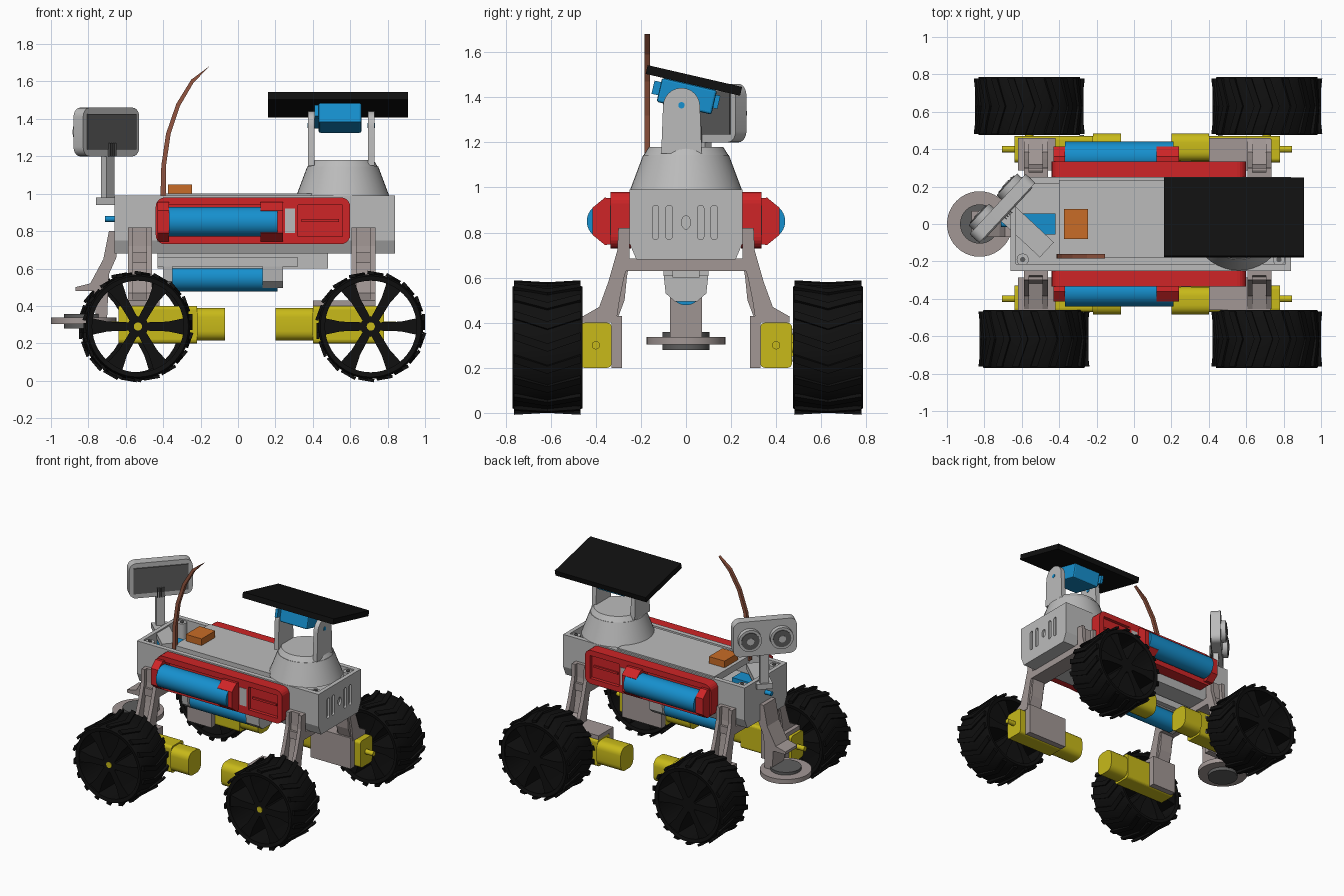
import bpy, bmesh
from math import pi, sin, cos, radians
from mathutils import Matrix, Vector

cube = bpy.data.objects.get("Cube")
if cube:
    bpy.data.objects.remove(cube, do_unlink=True)


def material(name, *rgb):
    m = bpy.data.materials.new(name)
    m.use_nodes = True
    m.diffuse_color = (*rgb, 1)
    m.node_tree.nodes["Principled BSDF"].inputs["Base Color"].default_value = (*rgb, 1)
    return m


LIGHT = material("light grey", 0.5, 0.5, 0.5)
WARM = material("warm grey", 0.36, 0.31, 0.3)
DARK = material("dark grey", 0.11, 0.11, 0.11)
BLACK = material("black", 0.005, 0.005, 0.005)
RED = material("red", 0.62, 0.018, 0.02)
BLUE = material("blue", 0.008, 0.28, 0.62)
YELLOW = material("yellow", 0.58, 0.49, 0.01)
ORANGE = material("orange", 0.58, 0.15, 0.02)
BROWN = material("brown", 0.29, 0.09, 0.05)


def finish(name, bm, mat, matrix=None, smooth=False):
    bmesh.ops.recalc_face_normals(bm, faces=bm.faces)
    if matrix:
        bm.transform(matrix)
    me = bpy.data.meshes.new(name)
    bm.to_mesh(me)
    bm.free()
    ob = bpy.data.objects.new(name, me)
    bpy.context.collection.objects.link(ob)
    me.materials.append(mat)
    if smooth:
        bpy.ops.object.select_all(action="DESELECT")
        ob.select_set(True)
        bpy.context.view_layer.objects.active = ob
        bpy.ops.object.shade_smooth_by_angle(angle=radians(35))
    return ob


def add_prism(bm, pts, axis, a, b):
    place = {"x": lambda p, t: (t, *p), "y": lambda p, t: (p[0], t, p[1]), "z": lambda p, t: (*p, t)}[axis]
    rings = [[bm.verts.new(place(p, t)) for p in pts] for t in (a, b)]
    for ring in rings:
        bm.faces.new(ring)
    for i in range(len(pts)):
        j = (i + 1) % len(pts)
        bm.faces.new((rings[0][i], rings[0][j], rings[1][j], rings[1][i]))


def prism(name, pts, axis, a, b, mat, matrix=None, smooth=False):
    bm = bmesh.new()
    add_prism(bm, pts, axis, a, b)
    return finish(name, bm, mat, matrix, smooth)


def rrect(u0, u1, v0, v1, r, n=5):
    out = []
    for k, (u, v) in enumerate(((u1 - r, v1 - r), (u0 + r, v1 - r), (u0 + r, v0 + r), (u1 - r, v0 + r))):
        for i in range(n + 1):
            t = (k + i / n) * pi / 2
            out.append((u + r * cos(t), v + r * sin(t)))
    return out


def box(name, x0, x1, y0, y1, z0, z1, mat, matrix=None, bevel=0):
    bm = bmesh.new()
    add_prism(bm, [(x0, y0), (x1, y0), (x1, y1), (x0, y1)], "z", z0, z1)
    if bevel:
        bmesh.ops.bevel(bm, geom=bm.edges[:], offset=bevel, segments=2, affect="EDGES", profile=0.5)
    return finish(name, bm, mat, matrix)


def cylinder(name, centre, r, depth, axis, mat, matrix=None, r2=None):
    bm = bmesh.new()
    bmesh.ops.create_cone(bm, cap_ends=True, segments=40, radius1=r, radius2=r if r2 is None else r2, depth=depth)
    turn = {"x": Matrix.Rotation(pi / 2, 4, "Y"), "y": Matrix.Rotation(-pi / 2, 4, "X"), "z": Matrix()}[axis]
    bm.transform(Matrix.Translation(centre) @ turn)
    return finish(name, bm, mat, matrix, True)


def cut(ob, cutters):
    for c in cutters:
        c.hide_render = True
        mod = ob.modifiers.new("cut", "BOOLEAN")
        mod.operation, mod.solver, mod.object = "DIFFERENCE", "EXACT", c
    me = bpy.data.meshes.new_from_object(ob.evaluated_get(bpy.context.evaluated_depsgraph_get()))
    ob.modifiers.clear()
    ob.data = me
    for c in cutters:
        bpy.data.objects.remove(c, do_unlink=True)


# Open body tub with vent slots in its end wall
body = prism("body", [(-.22, .68), (.22, .68), (.25, .75), (.25, .99), (-.25, .99), (-.25, .75)], "x", -.66, .84, LIGHT)
cutters = [box("cavity", -.63, .81, -.215, .215, .84, 1.1, LIGHT)]
for y in (-.135, -.075, .065, .125):
    cutters.append(prism("slot", rrect(y - .014, y + .014, .77, .92, .012), "x", .825, .9, LIGHT))
cutters.append(prism("oval", [(.02 * cos(t * pi / 10), .845 + .03 * sin(t * pi / 10)) for t in range(20)], "x", .825, .9, LIGHT))
cut(body, cutters)
box("body_lid", -.4, .4, -.18, .235, .95, 1.0, LIGHT)
for x in (-.595, .775):
    for y in (-.19, .19):
        cylinder("screw_post", (x, y, .91), .032, .14, "z", LIGHT)
        cylinder("screw_hole", (x, y, .982), .014, .006, "z", DARK)
box("control_block", -.375, -.245, -.08, .08, .99, 1.05, ORANGE)

# Under-body battery tray
box("lower_tray", -.43, .32, -.1, .1, .61, .66, LIGHT)
box("lower_tray_spine", -.43, .48, -.06, .06, .6, .69, LIGHT)
cylinder("lower_battery", (-.07, 0, .55), .072, .56, "x", BLUE)
prism("lower_end_cap", [(-.1, .62), (.1, .62), (.09, .53), (.05, .495), (-.05, .495), (-.09, .53)], "x", .13, .24, LIGHT)
prism("lower_end_cap", [(-.1, .62), (.1, .62), (.09, .53), (.05, .495), (-.05, .495), (-.09, .53)], "x", -.4, -.35, LIGHT)

# Side battery holders
for s in (-1, 1):
    def side(name, x0, x1, y0, y1, z0, z1, mat, s=s):
        return box(name, x0, x1, min(s * y0, s * y1), max(s * y0, s * y1), z0, z1, mat)
    holder = prism("battery_holder", rrect(-.44, .6, .73, .98, .05), "y", s * .245, s * .335, RED)
    cut(holder, [side("recess", .32, .56, .31, .4, .77, .94, RED), side("tray", -.38, .24, .28, .4, .77, .94, RED)])
    side("holder_window", .25, .305, .33, .338, .79, .92, LIGHT)
    side("holder_rib", .34, .54, .3, .32, .85, .865, RED)
    cap = [(s * .25, .755), (s * .36, .745), (s * .415, .79), (s * .415, .91), (s * .36, .955), (s * .25, .945)]
    prism("holder_cap", cap, "x", -.43, -.37, RED)
    prism("holder_cap", cap, "x", .12, .24, RED)
    cylinder("side_battery", (-.08, s * .36, .85), .08, .58, "x", BLUE)

# Wheel: lathed rim, six spokes and chevron tread
def wheel(x, y):
    bm = bmesh.new()
    prof = [(.245, -.15), (.27, -.155), (.28, -.13), (.28, .13), (.27, .155), (.245, .15)]
    verts = [bm.verts.new((r, 0, h)) for r, h in prof]
    edges = [bm.edges.new((verts[i], verts[(i + 1) % len(verts)])) for i in range(len(verts))]
    bmesh.ops.spin(bm, geom=verts + edges, axis=(0, 0, 1), cent=(0, 0, 0), angle=2 * pi, steps=48, use_merge=True)
    bmesh.ops.remove_doubles(bm, verts=bm.verts, dist=.0005)
    add_prism(bm, [(.055 * cos(i * pi / 12), .055 * sin(i * pi / 12)) for i in range(24)], "z", -.14, .14)
    for k in range(6):
        old = set(bm.verts)
        add_prism(bm, [(.04, -.022), (.16, -.026), (.25, -.045), (.25, .045), (.16, .026), (.04, .022)], "z", -.14, .14)
        bmesh.ops.rotate(bm, verts=[v for v in bm.verts if v not in old], matrix=Matrix.Rotation(k * pi / 3, 3, "Z"))
    for k in range(18):
        for e in (-1, 1):
            old = set(bm.verts)
            add_prism(bm, [(-.018, 0), (.018, 0), (.068, e * .148), (.032, e * .148)], "x", .274, .291)
            bmesh.ops.rotate(bm, verts=[v for v in bm.verts if v not in old], matrix=Matrix.Rotation(k * pi / 9, 3, "Z"))
    finish("wheel", bm, BLACK, Matrix.Translation((x, y, .29)) @ Matrix.Rotation(pi / 2, 4, "X"), True)


# Drive units: leg, bracket, gear motor and wheel at each corner
for s in (-1, 1):
    for e, leg_x, wheel_x in ((-1, -.525, -.535 if s < 0 else -.56), (1, .67, .71)):
        path = [(.25, .82), (.3, .82), (.305, .72), (.345, .58), (.385, .47), (.455, .43), (.455, .4),
                (.31, .4), (.295, .5), (.275, .6), (.25, .68)]
        web = [(s * min(y, .25 + .5 * (y - .25)) if z > .45 else s * y, z) for y, z in path]
        prism("leg_web", web, "x", leg_x - .05, leg_x + .05, WARM)
        for dx in (-.05, .05):
            prism("leg_flange", [(s * y, z) for y, z in path], "x", leg_x + dx - .014, leg_x + dx + .014, WARM)
        mx = sorted((e * .4 - .02 * (e < 0), e * .62 + .11 * (e > 0)))
        ys = sorted((s * .285, s * .33))
        box("motor_plate", *mx, *ys, .2, .43, WARM)
        box("motor_shelf", *mx, *sorted((s * .285, s * .46)), .4, .43, WARM)
        gx = (-.64, -.22) if e < 0 else (.4, .78)
        prism("gearbox", rrect(*sorted((s * .33, s * .47)), .2, .4, .02), "x", *gx, YELLOW)
        inner = gx[1] if e < 0 else gx[0]
        tip = -.07 if e < 0 else .2
        prism("motor_can", rrect(*sorted((s * .335, s * .485)), .215, .39, .05), "x", *sorted((inner, tip)), YELLOW, None, True)
        outer = gx[0] if e < 0 else gx[1]
        cylinder("motor_tab", (outer + e * .03, s * .4, .3), .018, .07, "x", YELLOW)
        for z in (.24, .36):
            cylinder("motor_screw", (inner + e * .06, s * .472, z), .012, .008, "y", LIGHT)
        wy = -.615 if s < 0 else .63
        wheel(wheel_x, wy)
        cylinder("axle", (wheel_x, s * .61, .29), .022, .3, "y", YELLOW)
for x in (-.525, .67):
    box("cross_beam", x - .064, x + .064, -.3, .3, .63, .685, WARM)

# Turret with forked arms, servo and tilted panel
cylinder("turret_base", (.56, 0, 1.065), .25, .16, "z", LIGHT, None, .19)
cylinder("turret_top", (.56, 0, 1.16), .19, .04, "z", LIGHT, None, .165)
arm = [(-.11, 1.15), (.07, 1.15)] + [(-.02 + .082 * cos(t * pi / 12), 1.36 + .082 * sin(t * pi / 12)) for t in range(13)]
for x in (.375, .695):
    prism("turret_arm", arm, "x", x, x + .035, LIGHT, None, True)
    cylinder("arm_pivot", (x + .0175, -.02, 1.365), .014, .041, "x", BLUE)
tilt = Matrix.Translation((.54, .035, 1.475)) @ Matrix.Rotation(radians(-13), 4, "X")
box("tilt_panel", -.38, .37, -.215, .215, -.02, .02, BLACK, tilt)
box("tilt_servo", -.11, .12, -.14, .11, -.13, -.02, BLUE, tilt, .01)
box("tilt_servo_flange", -.13, -.11, -.17, .13, -.1, -.04, BLUE, tilt)

# Sensor mast and head with two round eyes
head = Matrix.Translation((-.7, .08, 0)) @ Matrix.Rotation(radians(47), 4, "Z")
box("mast_bracket", -.055, .055, -.32, .03, .94, .98, LIGHT, head)
box("mast", -.03, .03, -.025, .015, .97, 1.23, LIGHT, head)
prism("sensor_head", rrect(-.22, .22, 1.2, 1.46, .05), "y", -.03, .04, LIGHT, head, True)
box("sensor_board", -.19, .19, -.038, -.029, 1.235, 1.425, DARK, head)
for i in range(4):
    box("sensor_pin", .015 * i - .03, .015 * i - .024, -.05, -.035, 1.2, 1.27, DARK, head)
for x in (-.11, .11):
    cylinder("sensor_eye", (x, .05, 1.33), .08, .05, "y", LIGHT, head)
    cylinder("eye_lens", (x, .077, 1.33), .062, .008, "y", DARK, head)
    cylinder("eye_core", (x, .081, 1.33), .025, .009, "y", LIGHT, head)
box("mast_servo", -.64, -.42, -.055, .055, .84, .93, BLUE)
cylinder("mast_servo_shaft", (-.67, 0, .865), .016, .08, "x", BLUE)

# Search coil on a swept arm
sweep = [(-.65, .8), (-.65, .66), (-.69, .57), (-.7, .33), (-.76, .33), (-.77, .48), (-.87, .48), (-.87, .5), (-.79, .52), (-.72, .65), (-.69, .8)]
prism("coil_arm", sweep, "y", -.07, .07, WARM)
cylinder("coil_disc", (-.825, 0, .32), .175, .035, "z", WARM)
cylinder("coil_core", (-.825, 0, .318), .105, .08, "z", DARK)

# Curved whip antenna
outer = [(-.415, .97), (-.41, 1.15), (-.385, 1.32), (-.33, 1.48), (-.25, 1.61), (-.155, 1.68)]
inner = [(-.165, 1.67), (-.24, 1.59), (-.31, 1.47), (-.36, 1.32), (-.385, 1.15), (-.385, .97)]
prism("antenna", outer + inner, "y", -.185, -.16, BROWN)
